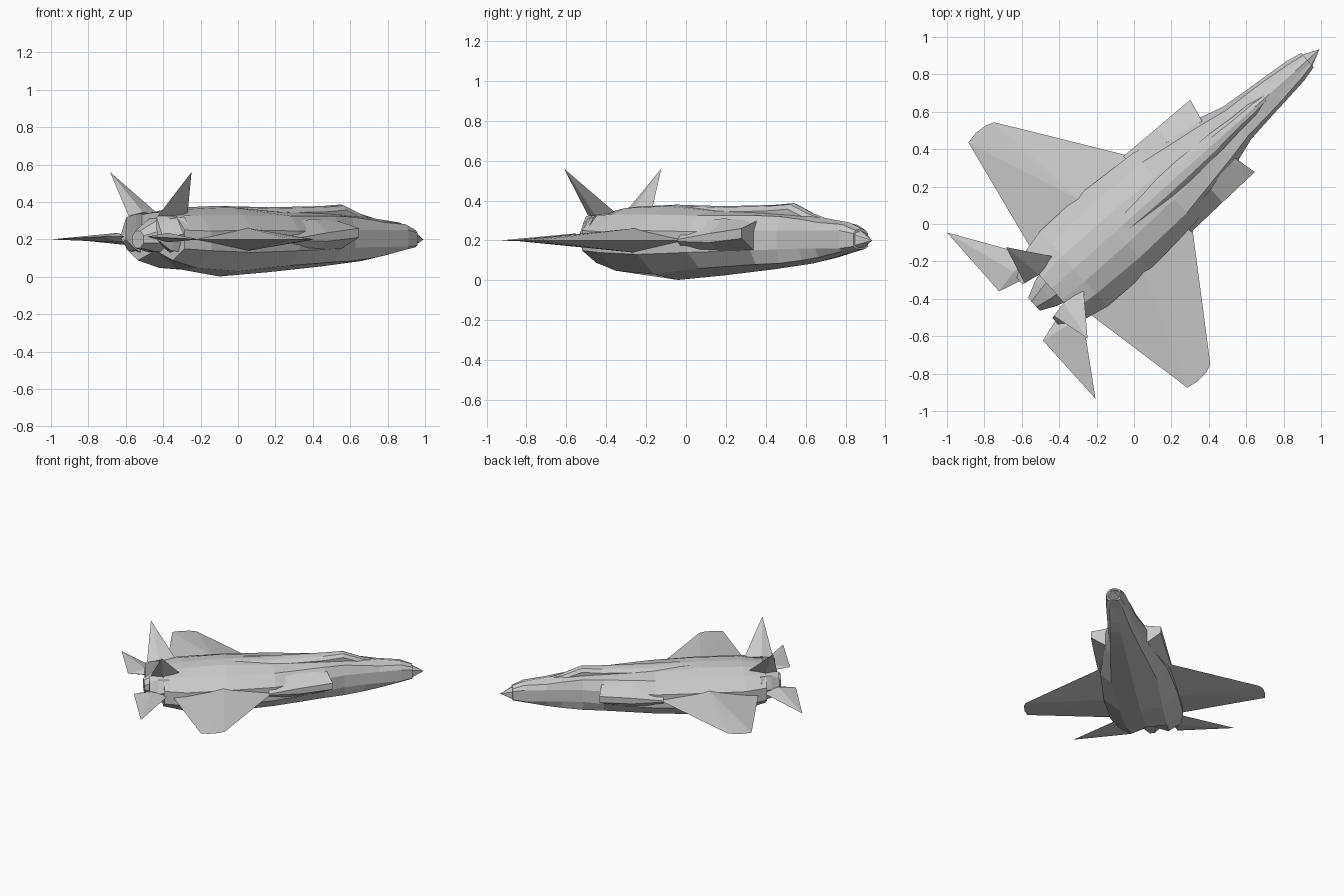
import bpy, bmesh, math

if "Cube" in bpy.data.objects:
    bpy.data.objects.remove(bpy.data.objects["Cube"])

# The aircraft is modelled along local +X (nose) and then turned to its heading.
HEADING = math.radians(41.76)
OFFSET = (-0.024, 0.027, 0)


def finish(name, bm):
    bmesh.ops.remove_doubles(bm, verts=bm.verts, dist=0.0005)
    bmesh.ops.recalc_face_normals(bm, faces=bm.faces)
    mesh = bpy.data.meshes.new(name)
    bm.to_mesh(mesh)
    bm.free()
    ob = bpy.data.objects.new(name, mesh)
    ob.location = OFFSET
    ob.rotation_euler = (0, 0, HEADING)
    bpy.context.collection.objects.link(ob)
    return ob


def add_loft(bm, rings):
    loops = [[bm.verts.new(p) for p in r] for r in rings]
    n = len(loops[0])
    for a, b in zip(loops, loops[1:]):
        for i in range(n):
            j = (i + 1) % n
            bm.faces.new((a[i], a[j], b[j], b[i]))
    bm.faces.new(loops[0])
    bm.faces.new(loops[-1])


def add_blade(bm, outline, apexes):
    """Thin surface: outline fanned to a thick root point on either face."""
    rim = [bm.verts.new(p) for p in outline]
    for a in apexes:
        v = bm.verts.new(a)
        for i in range(len(rim)):
            bm.faces.new((rim[i], rim[(i + 1) % len(rim)], v))


def loft(name, rings):
    bm = bmesh.new()
    add_loft(bm, rings)
    return finish(name, bm)


def paired(name, adder, groups):
    """Left and right copies of a part in one mesh."""
    bm = bmesh.new()
    for side in (1, -1):
        adder(bm, *[[(x, y * side, z) for x, y, z in g] for g in groups])
    return finish(name, bm)


def paired_loft(name, rings):
    return paired(name, lambda bm, *r: add_loft(bm, r), rings)


def full_ring(x, half):
    """Half section from top centre to bottom centre, mirrored."""
    return [(x, y, z) for y, z in half] + [(x, -y, z) for y, z in half[-2:0:-1]]


# Fuselage: x, top, hump width, shoulder y z, side y upper lower, belly y z, bottom
sections = [
    (1.275, .262, .02, .035, .25, .05, .235, .17, .032, .158, .155),
    (1.19, .29, .025, .05, .28, .07, .25, .16, .05, .145, .14),
    (1.03, .31, .03, .07, .29, .087, .25, .16, .065, .115, .105),
    (.92, .325, .035, .08, .305, .098, .25, .16, .08, .10, .085),
    (.77, .335, .04, .09, .32, .115, .25, .155, .10, .085, .07),
    (.62, .345, .05, .12, .325, .16, .25, .15, .12, .08, .055),
    (.25, .355, .08, .18, .325, .25, .245, .14, .17, .06, .025),
    (-.1, .38, .09, .19, .33, .275, .25, .13, .16, .03, .002),
    (-.4, .37, .09, .18, .33, .27, .245, .14, .15, .048, .042),
    (-.56, .345, .08, .165, .325, .235, .25, .15, .14, .088, .14),
]
rings = [full_ring(x, [(0, top), (w, top - .008), (sy, sz), (ey, zu), (ey, zl),
                       (by, bz), (0, bot)])
         for x, top, w, sy, sz, ey, zu, zl, by, bz, bot in sections]
loft("fuselage", rings)

# Canopy running back into a narrow spine
spine = [(1.0, .315, .015), (.90, .34, .035), (.77, .387, .04), (.62, .378, .055),
         (.25, .372, .07), (-.1, .379, .06)]
loft("canopy_and_spine", [
    full_ring(x, [(0, z), (w * .6, z - .006), (w, z - .03), (w * .9, .29), (0, .28)])
    for x, z, w in spine])

# Pointed nose cone
bm = bmesh.new()
base = [bm.verts.new((x, y * .8, .2 + (z - .2) * .8)) for x, y, z in rings[0]]
tip = bm.verts.new((1.362, 0, .2))
for i in range(len(base)):
    bm.faces.new((base[i], base[(i + 1) % len(base)], tip))
bm.faces.new(base)
finish("nose_cone", bm)

# Exhaust nozzle tapering behind the fuselage
loft("exhaust_nozzle", [
    [(x, r * math.cos(k * math.pi / 4 + math.pi / 8),
      z + h * math.sin(k * math.pi / 4 + math.pi / 8)) for k in range(8)]
    for x, r, h, z in ((-.52, .12, .11, .23), (-.60, .095, .085, .215), (-.685, .05, .05, .2))])

# Tail booms carrying the fins and tailplanes
paired_loft("tail_booms", [
    [(-.52, .10, .34), (-.52, .19, .32), (-.52, .245, .24), (-.52, .20, .13), (-.52, .12, .11)],
    [(-.60, .11, .335), (-.60, .16, .31), (-.60, .21, .22), (-.60, .17, .14), (-.60, .12, .15)],
    [(-.66, .12, .32), (-.66, .14, .28), (-.66, .17, .215), (-.66, .15, .185), (-.66, .125, .2)],
])

# Air intakes: wedges narrowing back to the wing root
paired_loft("air_intakes", [
    [(.635, .12, .30), (.667, .259, .26), (.667, .259, .21), (.635, .14, .145)],
    [(.43, .17, .31), (.43, .265, .235), (.43, .265, .19), (.43, .16, .12)],
    [(.20, .20, .29), (.20, .272, .205), (.20, .272, .195), (.20, .20, .12)],
])

# Main wings with a thick root and curved tip
paired("wings", add_blade, [
    [(.225, .25, .2), (-.195, .867, .2), (-.24, .885, .2), (-.31, .89, .2),
     (-.37, .878, .2), (-.495, .25, .2)],
    [(-.13, .25, .262), (-.13, .25, .138)],
])

# Horizontal tailplanes
paired("tailplanes", add_blade, [
    [(-.53, .215, .205), (-.776, .596, .2), (-.778, .176, .215), (-.65, .14, .215)],
    [(-.65, .2, .235), (-.65, .2, .185)],
])

# Canted tail fins
paired("tail_fins", add_blade, [
    [(-.434, .117, .335), (-.593, .327, .56), (-.647, .117, .325)],
    [(-.56, .145, .325), (-.56, .100, .345)],
])
